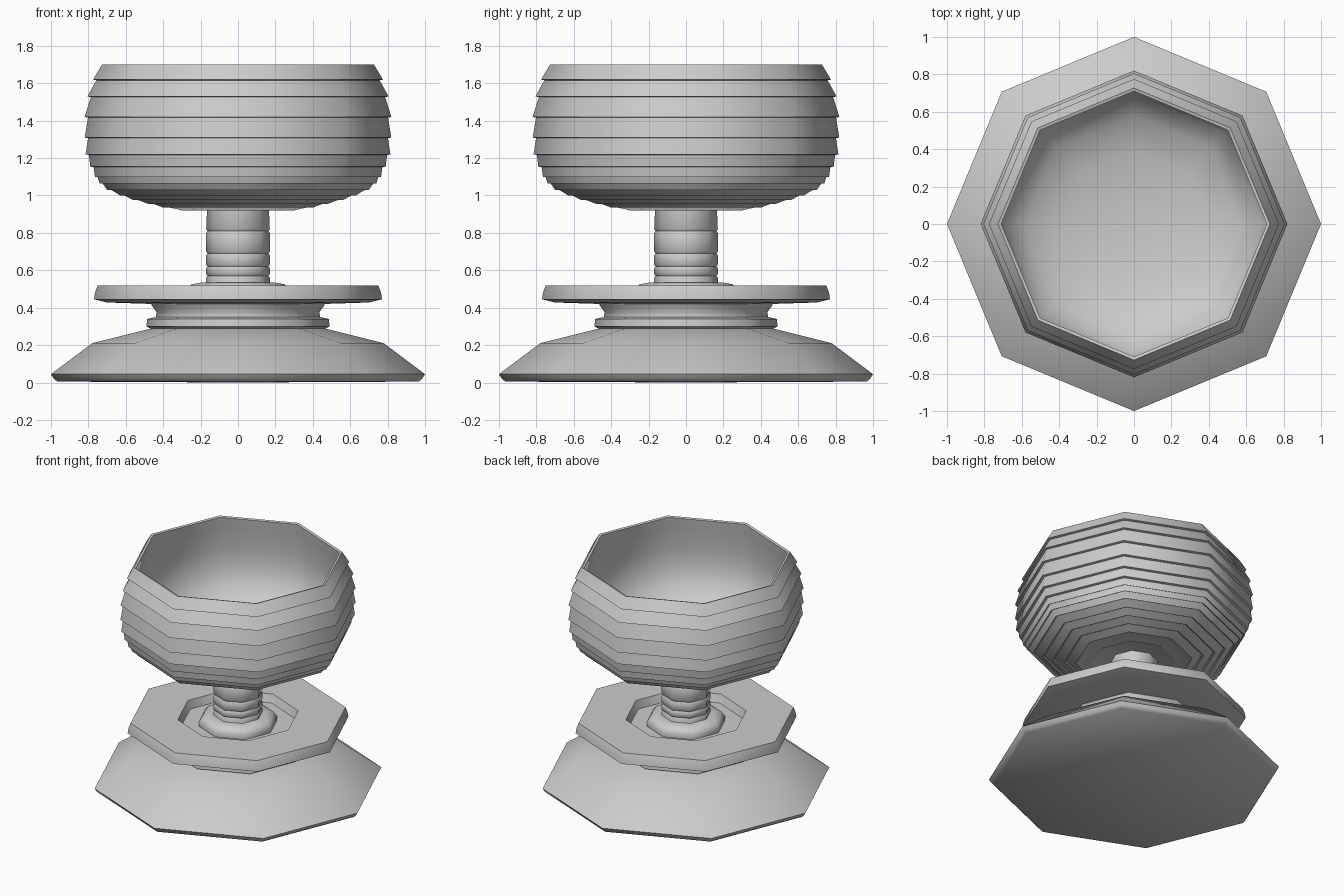
import bpy, bmesh, math

SIDES = 8


def lathe(name, profile):
    """Revolve an (r, z) profile into an eight-sided part; r = 0 makes a pole."""
    bm = bmesh.new()
    rings = []
    for r, z in profile:
        if r == 0:
            rings.append([bm.verts.new((0, 0, z))] * SIDES)
        else:
            rings.append([bm.verts.new((r * math.cos(math.tau * i / SIDES),
                                        r * math.sin(math.tau * i / SIDES), z))
                          for i in range(SIDES)])
    for a, b in zip(rings, rings[1:]):
        for i in range(SIDES):
            j = (i + 1) % SIDES
            bm.faces.new(dict.fromkeys((a[i], a[j], b[j], b[i])))
    bmesh.ops.recalc_face_normals(bm, faces=bm.faces)
    mesh = bpy.data.meshes.new(name)
    bm.to_mesh(mesh)
    bm.free()
    ob = bpy.data.objects.new(name, mesh)
    bpy.context.collection.objects.link(ob)
    bpy.ops.object.select_all(action='DESELECT')
    ob.select_set(True)
    bpy.context.view_layer.objects.active = ob
    bpy.ops.object.shade_smooth_by_angle(angle=math.radians(50))
    return ob


# Wide sloping foot
lathe("foot", [(0, 0), (0.965, 0.005), (0.985, 0.02), (1.0, 0.045),
               (0.78, 0.21), (0.48, 0.285), (0.40, 0.30), (0, 0.30)])

# Moulded neck between foot and saucer
lathe("neck", [(0, 0.28), (0.46, 0.285), (0.49, 0.30), (0.485, 0.34), (0.44, 0.35),
               (0.435, 0.375), (0.46, 0.41), (0.47, 0.435), (0, 0.435)])

# Saucer with a shallow central recess
lathe("saucer", [(0, 0.42), (0.46, 0.42), (0.70, 0.428), (0.77, 0.445), (0.765, 0.48),
                 (0.75, 0.52), (0.42, 0.52), (0.40, 0.46), (0, 0.455)])

# Collar around the bottom of the stem
lathe("collar", [(0, 0.45), (0.27, 0.45), (0.275, 0.49), (0.25, 0.525),
                 (0.19, 0.535), (0, 0.535)])

# Stem with slight rings
stem = [(0, 0.50), (0.17, 0.50)]
for z in (0.57, 0.62, 0.69, 0.81):
    stem += [(0.17, z - 0.01), (0.163, z), (0.17, z + 0.01)]
lathe("stem", stem + [(0.165, 0.94), (0, 0.94)])

# Bowl: overlapping bands outside, given by the lower lip of each band
lips = [(0.775, 1.62), (0.805, 1.53), (0.82, 1.42), (0.82, 1.31), (0.815, 1.22),
        (0.79, 1.155), (0.765, 1.10), (0.74, 1.065), (0.70, 1.03), (0.63, 1.0),
        (0.56, 0.975), (0.48, 0.955), (0.40, 0.935), (0.30, 0.92)]
outer = [(0.71, 1.695), (0.727, 1.70)]
for (r, z), (r2, z2) in zip(lips, lips[1:] + [(0.16, 0.92)]):
    step = 0.018 if z > 1.1 else 0.012
    outer += [(r, z), (r - step, z - 0.004 if z > 1.1 else z + 0.006)]
inner = [(0.16, 1.0), (0.40, 1.02), (0.58, 1.08), (0.69, 1.17), (0.74, 1.30),
         (0.745, 1.45), (0.72, 1.62), (0.71, 1.695)]
lathe("bowl", [(0, 0.99)] + inner + outer[1:] + [(0, 0.92)])
